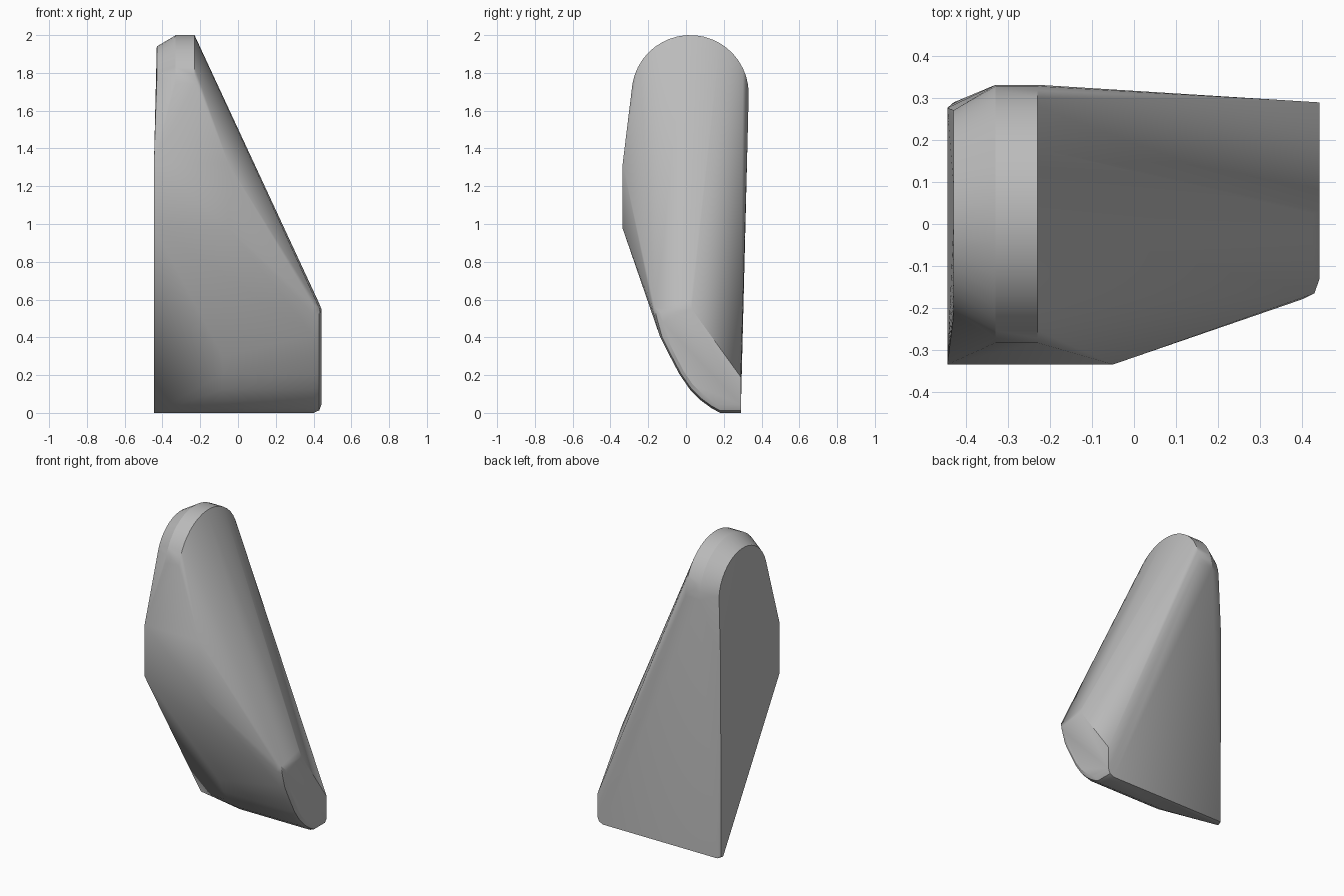
import bpy
import bmesh
from math import cos, sin, radians

cube = bpy.data.objects.get("Cube")
if cube:
    bpy.data.objects.remove(cube, do_unlink=True)

BACK = 0.29
points = []


def crown(x, radius, start, end, steps=20):
    """Rounded top rib in the plane at x, from the back over to the front."""
    for i in range(steps + 1):
        a = radians(start + (end - start) * i / steps)
        points.append((x, 0.022 + radius * cos(a), 1.69 + radius * sin(a)))


def rib(x, profile, inset=0.0):
    """Lower rib at x, drawn in from the rim but flush with the back."""
    for y, z in profile:
        if y < BACK:
            y += inset * (0.12 - y) * 4
        z += inset * (0.28 - z) * 4
        points.append((x, y, z))


# Rounded top with a bevelled outer edge
crown(-0.23, 0.31, 0, 170)
crown(-0.33, 0.31, 0, 170)
crown(-0.43, 0.25, -4, 172)

# Flat side wall, front bulge and bottom corner
points += [(-0.445, -0.335, 1.32), (-0.445, -0.335, 0.98),
           (-0.05, -0.335, 1.32), (-0.05, -0.335, 0.975),
           (-0.445, 0.277, 1.3), (-0.445, 0.27, 0.01),
           (-0.445, 0.25, 0), (-0.43, BACK, 0)]

# Curved underside running to the short end
keel = [(-0.14, 0.41), (-0.085, 0.3), (-0.035, 0.205), (0.02, 0.125),
        (0.08, 0.065), (0.135, 0.025), (0.18, 0), (BACK, 0)]
rib(-0.08, keel[1:])
end = [(-0.18, 0.57), (-0.17, 0.52)] + keel
rib(0.40, end)
rib(0.43, end, 0.012)
rib(0.442, end, 0.04)

# Sloped corner of the short end
points += [(0.425, 0.025, 0.59), (0.442, 0.03, 0.55), (0.442, BACK, 0.19)]

# Skin over all ribs
bm = bmesh.new()
for p in points:
    bm.verts.new(p)
hull = bmesh.ops.convex_hull(bm, input=bm.verts[:])
loose = [v for v in bm.verts if not v.link_faces]
bmesh.ops.delete(bm, geom=loose, context="VERTS")
bmesh.ops.dissolve_limit(bm, angle_limit=radians(0.5),
                         verts=bm.verts[:], edges=bm.edges[:])
bmesh.ops.recalc_face_normals(bm, faces=bm.faces[:])
mesh = bpy.data.meshes.new("wedge_body")
bm.to_mesh(mesh)
bm.free()
body = bpy.data.objects.new("wedge_body", mesh)
bpy.context.collection.objects.link(body)

# Plain grey
grey = bpy.data.materials.new("grey")
grey.use_nodes = True
colour = (0.5, 0.5, 0.5, 1)
grey.diffuse_color = colour
grey.node_tree.nodes["Principled BSDF"].inputs["Base Color"].default_value = colour
mesh.materials.append(grey)

bpy.ops.object.select_all(action="DESELECT")
body.select_set(True)
bpy.context.view_layer.objects.active = body
bpy.ops.object.shade_smooth_by_angle(angle=radians(30))
